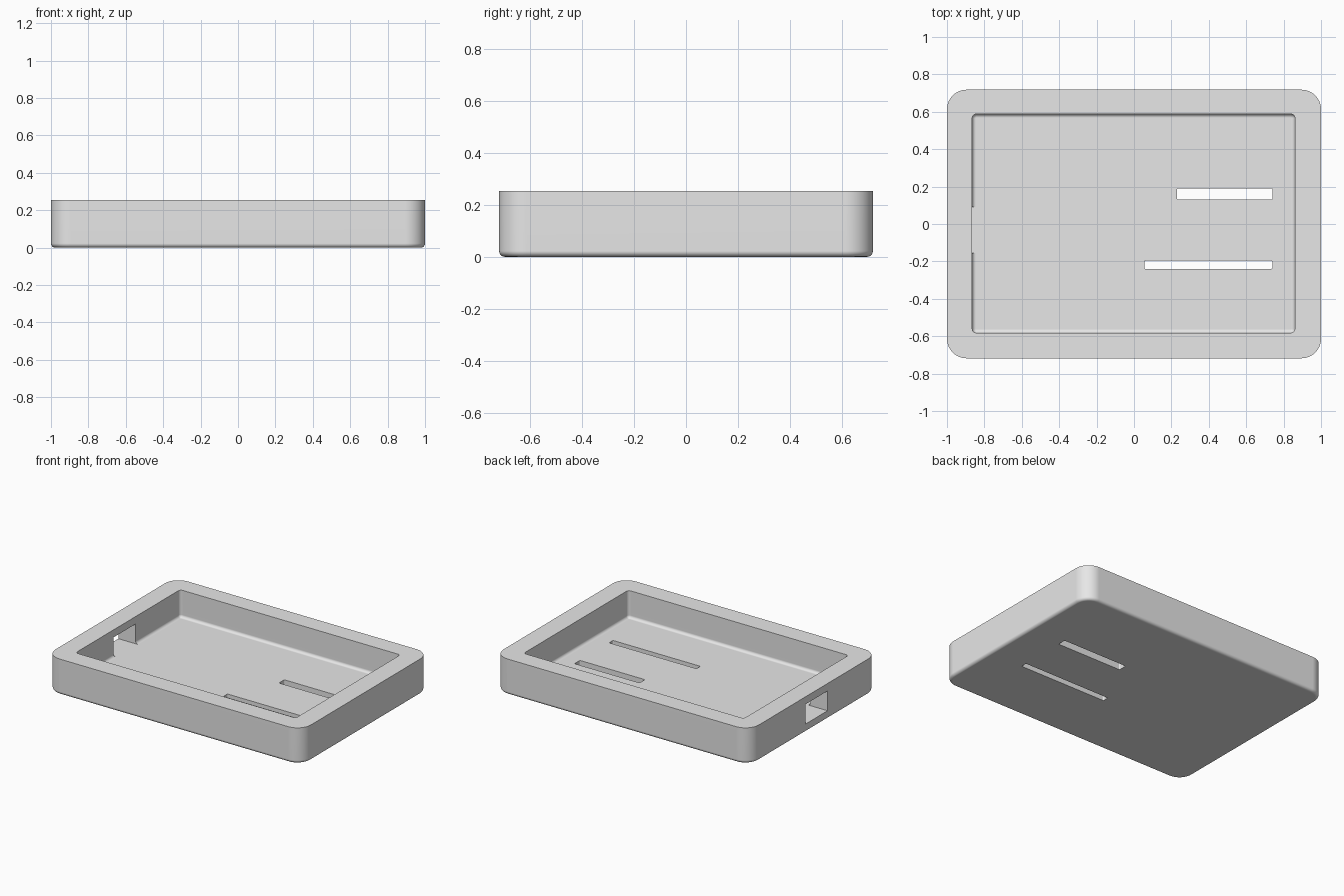
import bpy
import bmesh

cube = bpy.data.objects.get("Cube")
if cube:
    bpy.data.objects.remove(cube, do_unlink=True)

FLOOR = 0.06
HEIGHT = 0.253

grey = bpy.data.materials.new("light_grey")
grey.use_nodes = True
grey.diffuse_color = (0.8, 0.8, 0.8, 1)
grey.node_tree.nodes["Principled BSDF"].inputs["Base Color"].default_value = (0.8, 0.8, 0.8, 1)


def block(name, low, high, corner=0.0, bottom=0.0, segments=6):
    """Box between two corners, with rounded upright and bottom edges."""
    bm = bmesh.new()
    bmesh.ops.create_cube(bm, size=1)
    for v in bm.verts:
        v.co = [low[i] if v.co[i] < 0 else high[i] for i in range(3)]
    if corner:
        upright = [e for e in bm.edges if abs(e.verts[0].co.z - e.verts[1].co.z) > 1e-4]
        bmesh.ops.bevel(bm, geom=upright, offset=corner, segments=segments,
                        profile=0.5, affect='EDGES')
    if bottom:
        base = [e for e in bm.edges if all(abs(v.co.z - low[2]) < 1e-5 for v in e.verts)]
        bmesh.ops.bevel(bm, geom=base, offset=bottom, segments=4,
                        profile=0.5, affect='EDGES')
    bmesh.ops.recalc_face_normals(bm, faces=bm.faces[:])
    mesh = bpy.data.meshes.new(name)
    bm.to_mesh(mesh)
    bm.free()
    mesh.materials.append(grey)
    obj = bpy.data.objects.new(name, mesh)
    bpy.context.collection.objects.link(obj)
    return obj


# Outer tray with round corners and a softened underside
tray = block("tray", (-1, -0.718, 0), (1, 0.718, HEIGHT), 0.105, 0.022, 12)

cutters = [
    # Main recess
    block("recess_cutter", (-0.865, -0.582, FLOOR), (0.86, 0.588, 0.4), 0.021, 0.02),
    # Cable opening through the end wall
    block("port_cutter", (-1.2, -0.155, FLOOR), (-0.8, 0.09, 0.2)),
    # Two slots through the floor
    block("short_slot_cutter", (0.23, 0.13, -0.1), (0.74, 0.19, 0.15), 0.007, 0, 3),
    block("long_slot_cutter", (0.055, -0.24, -0.1), (0.74, -0.196, 0.15), 0.007, 0, 3),
]

bpy.ops.object.select_all(action='DESELECT')
bpy.context.view_layer.objects.active = tray
tray.select_set(True)
for cutter in cutters:
    cutter.hide_render = True
    cut = tray.modifiers.new(cutter.name, 'BOOLEAN')
    cut.operation = 'DIFFERENCE'
    cut.solver = 'EXACT'
    cut.object = cutter
    bpy.ops.object.modifier_apply(modifier=cut.name)
    bpy.data.objects.remove(cutter, do_unlink=True)

# Smooth fillets with flat walls
bpy.ops.object.shade_smooth_by_angle(angle=0.6)
weighted = tray.modifiers.new("flat_walls", 'WEIGHTED_NORMAL')
weighted.keep_sharp = True
